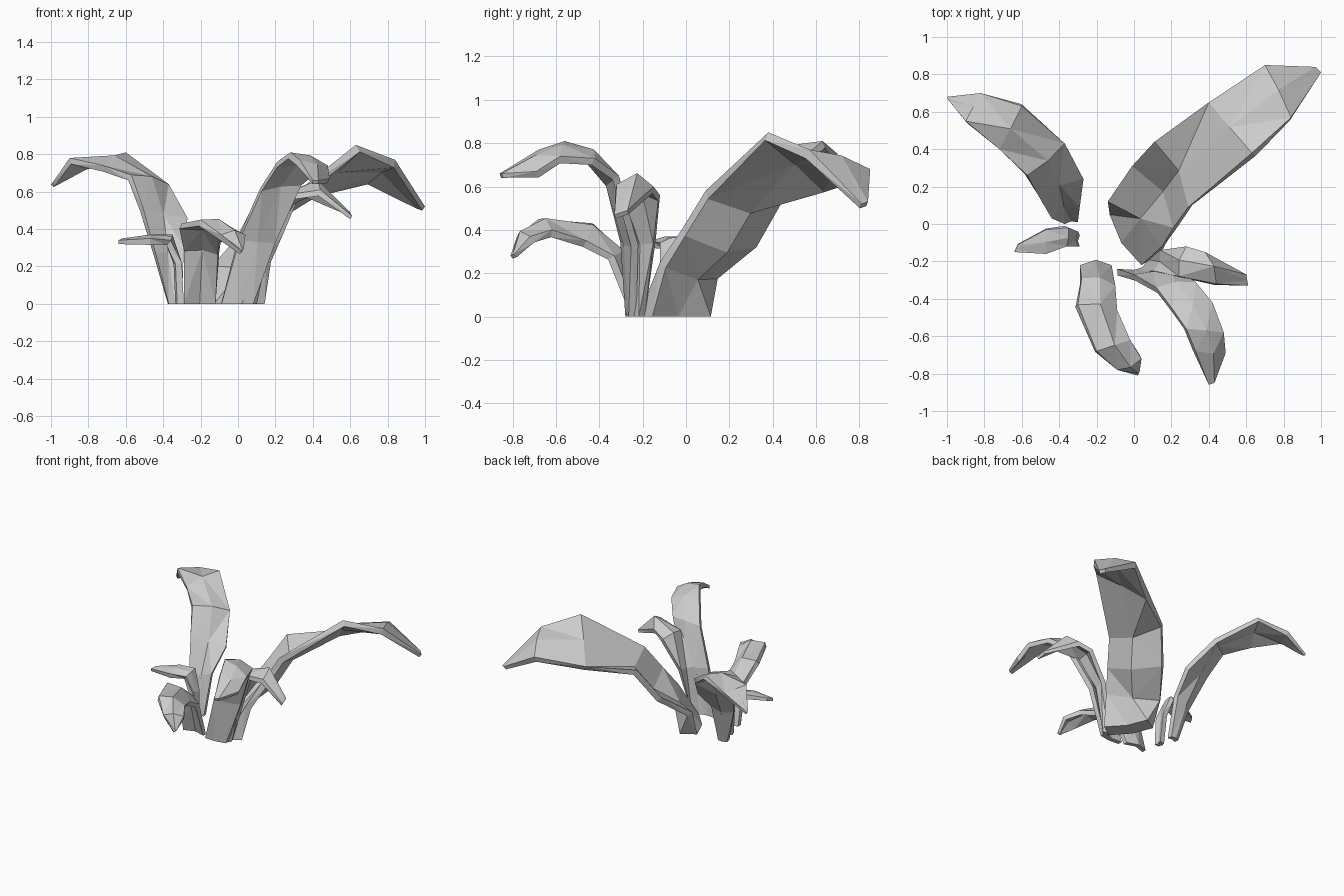
import bpy, bmesh
from mathutils import Vector


def leaf(name, stations, thick=0.035, base_thick=0.035):
    """Loft a folded blade. Station: left edge xyz, right edge xyz, midrib bulge."""
    left = [Vector(s[0:3]) for s in stations]
    right = [Vector(s[3:6]) for s in stations]
    mid = [(a + b) / 2 for a, b in zip(left, right)]
    n = len(stations)
    bm = bmesh.new()
    rings = []
    for i, s in enumerate(stations):
        tangent = mid[min(i + 1, n - 1)] - mid[max(i - 1, 0)]
        up = (right[i] - left[i]).cross(tangent).normalized()
        t = base_thick if i == 0 else thick
        if i == n - 1:
            t = thick * 0.6
        top = [left[i], mid[i] + up * s[6], right[i]]
        loop = top + [p - up * t for p in reversed(top)]
        for p in loop:
            p.z = 0.0 if i == 0 else max(p.z, 0.0)
        rings.append([bm.verts.new(p) for p in loop])
    for a, b in zip(rings, rings[1:]):
        for k in range(6):
            j = (k + 1) % 6
            bm.faces.new((a[k], a[j], b[j], b[k]))
    bm.faces.new(rings[0])
    bm.faces.new(rings[-1])
    bmesh.ops.triangulate(bm, faces=bm.faces[:])
    bmesh.ops.recalc_face_normals(bm, faces=bm.faces[:])
    me = bpy.data.meshes.new(name)
    bm.to_mesh(me)
    bm.free()
    ob = bpy.data.objects.new(name, me)
    bpy.context.collection.objects.link(ob)


# Large channelled leaf, back right
leaf("large_back_right_leaf", [
    (-.13, .05, 0, .04, -.22, 0, .03),
    (-.14, .12, .20, .15, -.12, .25, -.05),
    (-.01, .31, .35, .21, -.02, .40, -.08),
    (.11, .44, .58, .29, .09, .58, -.08),
    (.40, .65, .61, .63, .38, .85, .01),
    (.70, .85, .68, .84, .57, .77, .02),
    (.97, .84, .53, 1.0, .81, .52, 0)], 0.045, 0.13)

# Tall leaf, back left
leaf("back_left_leaf", [
    (-.37, .0, 0, -.30, .01, 0, -.01),
    (-.44, .03, .27, -.29, .09, .30, -.03),
    (-.51, .15, .52, -.27, .24, .46, -.02),
    (-.57, .26, .69, -.37, .43, .64, .02),
    (-.72, .40, .74, -.60, .63, .81, .02),
    (-.90, .55, .78, -.82, .70, .75, .0),
    (-.99, .66, .65, -1.0, .68, .64, 0)])

# Short drooping leaf, front
leaf("front_leaf", [
    (-.12, -.22, 0, -.29, -.22, 0, .03),
    (-.10, -.33, .28, -.28, -.29, .30, .03),
    (-.09, -.46, .35, -.30, -.43, .43, .04),
    (-.02, -.62, .40, -.20, -.68, .45, .03),
    (.04, -.72, .37, -.09, -.78, .37, .03),
    (.03, -.79, .29, .02, -.81, .28, 0)])

# Tall leaf, front right
leaf("front_right_leaf", [
    (.08, -.23, 0, -.09, -.24, 0, -.01),
    (.19, -.22, .33, .00, -.27, .35, -.01),
    (.33, -.31, .65, .12, -.34, .62, .02),
    (.42, -.42, .73, .21, -.46, .76, .03),
    (.48, -.58, .74, .28, -.56, .81, .02),
    (.49, -.69, .67, .33, -.68, .77, .03),
    (.43, -.85, .66, .40, -.86, .66, 0)])

# Narrow leaf, right
leaf("right_leaf", [
    (.08, -.19, 0, .00, -.25, 0, -.01),
    (.14, -.14, .35, .10, -.25, .35, -.02),
    (.28, -.12, .56, .24, -.28, .58, .03),
    (.38, -.15, .60, .44, -.32, .61, .06),
    (.60, -.27, .49, .61, -.33, .47, 0)])

# Small flat leaf, left
leaf("small_left_leaf", [
    (-.29, -.12, 0, -.29, -.06, 0, -.01),
    (-.30, -.12, .22, -.30, -.04, .22, -.01),
    (-.36, -.12, .34, -.35, -.02, .37, .01),
    (-.47, -.16, .35, -.47, -.03, .37, .01),
    (-.64, -.15, .34, -.62, -.11, .35, 0)])
